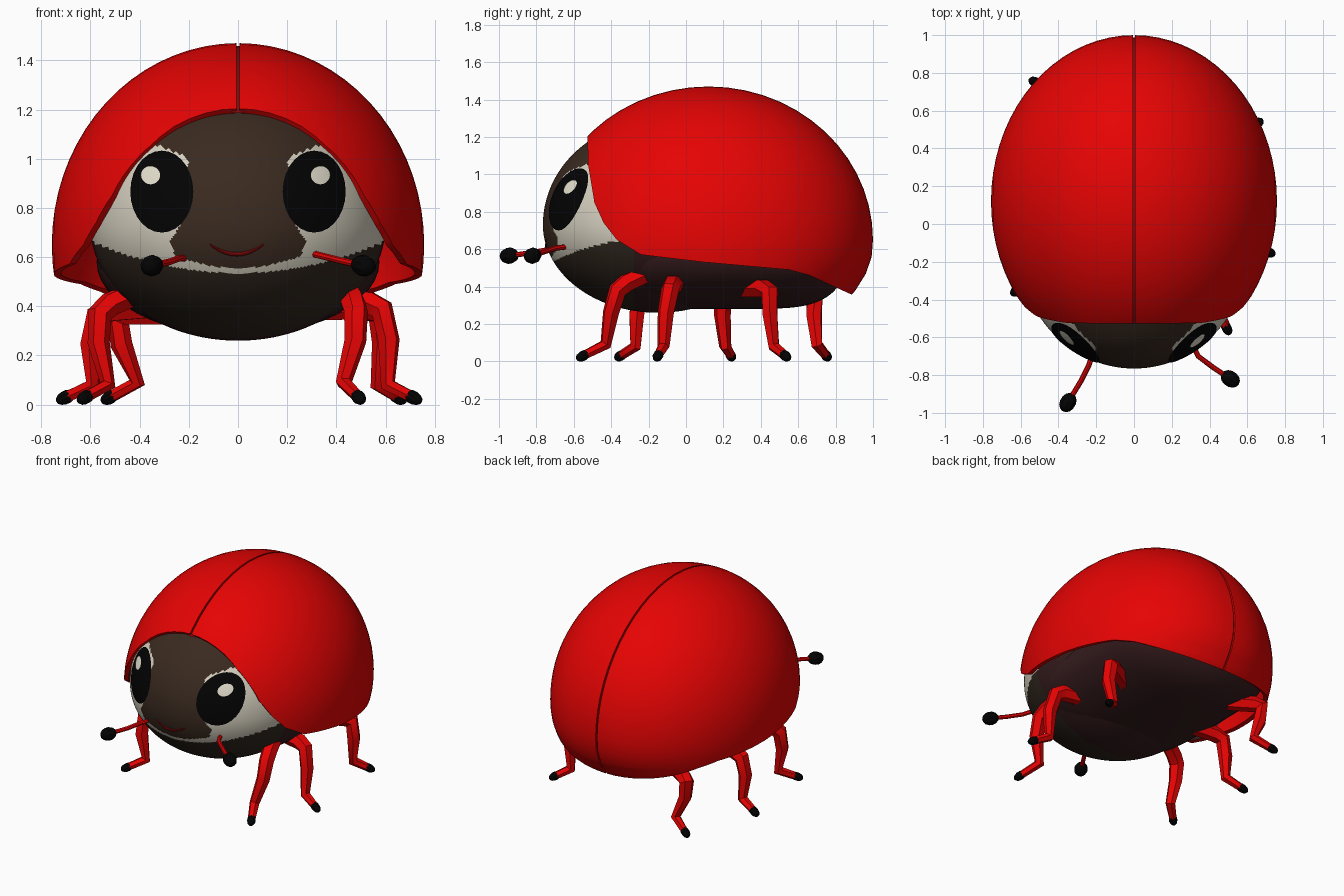
import bpy, bmesh, math
from mathutils import Vector, Matrix

if "Cube" in bpy.data.objects:
    bpy.data.objects.remove(bpy.data.objects["Cube"])


def material(name, rgb):
    m = bpy.data.materials.new(name)
    m.use_nodes = True
    m.diffuse_color = (*rgb, 1)
    bsdf = next(n for n in m.node_tree.nodes if n.type == "BSDF_PRINCIPLED")
    bsdf.inputs["Base Color"].default_value = (*rgb, 1)
    return m


RED = material("red", (0.79, 0.001, 0.001))
SEAM = material("seam red", (0.25, 0.003, 0.003))
MAROON = material("underside maroon", (0.035, 0.011, 0.012))
BROWN = material("face brown", (0.042, 0.023, 0.014))
DARK = material("chin brown", (0.03, 0.02, 0.013))
CREAM = material("cream", (0.68, 0.64, 0.53))
GLINT = material("eye glint", (0.8, 0.76, 0.63))
BLACK = material("black", (0.001, 0.001, 0.001))


def add(name, mesh, mats, sharp=40):
    for m in mats:
        mesh.materials.append(m)
    mesh.shade_smooth()
    mesh.set_sharp_from_angle(angle=math.radians(sharp))
    ob = bpy.data.objects.new(name, mesh)
    bpy.context.collection.objects.link(ob)
    return ob


def finish(name, bm, mats, sharp=40):
    mesh = bpy.data.meshes.new(name)
    bm.to_mesh(mesh)
    bm.free()
    return add(name, mesh, mats, sharp)


def baked(ob, name):
    # Mesh of an object with its modifiers or bevel applied
    bpy.context.view_layer.update()
    graph = bpy.context.evaluated_depsgraph_get()
    mesh = bpy.data.meshes.new_from_object(ob.evaluated_get(graph))
    bpy.data.objects.remove(ob)
    mesh.name = name
    return mesh


def ellipsoid(centre, radii, u=48, v=32, pole="X", square=1):
    # Turning about X puts the poles on y; about Y, on x. A low square boxes the y ends
    bm = bmesh.new()
    bmesh.ops.create_uvsphere(bm, u_segments=u, v_segments=v, radius=1,
                              matrix=Matrix.Rotation(math.pi / 2, 4, pole))
    for vert in bm.verts:
        vert.co.y = math.copysign(abs(vert.co.y) ** square, vert.co.y)
        vert.co = Vector(a * b + c for a, b, c in zip(vert.co, radii, centre))
    return bm


def interp(points, t):
    for (a, p), (b, q) in zip(points, points[1:]):
        if a <= t <= b:
            return p + (q - p) * (t - a) / (b - a)
    return points[0][1] if t < points[0][0] else points[-1][1]


# Wing cases: ellipsoid tucked in at the bottom, trimmed along a side profile
RIM = [(-.53, 1.3), (-.523, 1.05), (-.49, .85), (-.44, .74), (-.37, .65), (-.24, .57),
       (.1, .53), (.55, .49), (.66, .46), (.89, .355)]


def wing(name, scale, x_min, x_max, mats):
    bm = ellipsoid((0, .12, .65), [r * scale for r in (.757, .88, .82)], 56, 36, "Y")
    for v in bm.verts:
        tuck = 1 - 1.1 * max(0, .6 - v.co.z) ** 2
        v.co.y = .12 + (v.co.y - .12) * tuck

    def cut(co, no, clear=False):
        geom = bm.verts[:] + bm.edges[:] + bm.faces[:]
        bmesh.ops.bisect_plane(bm, geom=geom, plane_co=co, plane_no=no,
                               clear_inner=clear, dist=1e-5)

    cut((x_min, 0, 0), (1, 0, 0), True)
    cut((x_max, 0, 0), (-1, 0, 0), True)
    for (y, z), (y2, z2) in zip(RIM, RIM[1:]):
        cut((0, y, z), (0, z - z2, y2 - y))
    drop = []
    for f in bm.faces:
        c = f.calc_center_median()
        f.material_index = 2 if c.y > .0 and len(mats) > 1 else 0
        if c.y < RIM[0][0] or c.z < interp(RIM, c.y):
            drop.append(f)
    bmesh.ops.delete(bm, geom=drop, context="FACES")
    bmesh.ops.remove_doubles(bm, verts=bm.verts[:], dist=.002)
    return finish(name, bm, mats)


# The lining is maroon at the front and red behind
cases = wing("wing_cases", 1, .006, 2, [RED, MAROON, RED, RED])
thick = cases.modifiers.new("thickness", "SOLIDIFY")
thick.thickness = .03
thick.offset = -1
thick.material_offset = 1
cases.modifiers.new("both sides", "MIRROR").use_mirror_merge = False
add("wing_cases", baked(cases, "wing_cases"), [])
wing("wing_seam", .986, -.025, .025, [SEAM])

# Belly: long and flat underneath
finish("belly", ellipsoid((0, .2, .58), (.575, .67, .3), square=.4), [MAROON])

# Head: fuller above the middle than below
HC, HX, HY = Vector((0, -.15, .73)), .6, .615
UP, DOWN = .56, .47
MASK = [(.55, 0), (.565, .12), (.6, .25), (.66, .28), (.72, .24), (1, .2),
        (1.02, .24), (1.06, .34), (1.1, .9)]
bm = ellipsoid(HC, (HX, HY, DOWN), 180, 180)
for v in bm.verts:
    if v.co.z > HC.z:
        v.co.z = HC.z + (v.co.z - HC.z) * UP / DOWN
for f in bm.faces:
    c = f.calc_center_median()
    if c.z < .535 + .36 * c.x ** 2:
        f.material_index = 1 if c.y < -.28 else 3
    elif c.y < -.2 and abs(c.x) > interp(MASK, c.z):
        f.material_index = 2
finish("head", bm, [BROWN, DARK, CREAM, MAROON])


def on_face(x, z, lift):
    # Point on the front of the head, pushed out a little
    dz = (z - HC.z) / (UP if z > HC.z else DOWN)
    y = HC.y - HY * math.sqrt(max(0, 1 - (x / HX) ** 2 - dz * dz))
    return HC + (Vector((x, y, z)) - HC) * lift


def patch(name, x, z, rx, rz, lift, mat, rings=6, n=28):
    # Curved oval plate following the head
    bm = bmesh.new()
    loops = []
    for r in range(1, rings + 1):
        angles = [2 * math.pi * i / n for i in range(n)]
        loops.append([bm.verts.new(on_face(x + rx * math.cos(a) * r / rings,
                                           z + rz * math.sin(a) * r / rings, lift))
                      for a in angles])
    bm.faces.new(loops[0])
    for a, b in zip(loops, loops[1:]):
        for i in range(n):
            j = (i + 1) % n
            bm.faces.new((a[i], b[i], b[j], a[j]))
    return finish(name, bm, [mat])


for side, s, hx in (("right", -1, -.35), ("left", 1, .33)):
    patch(side + "_eye", .307 * s, .865, .127, .165, 1.009, BLACK)
    patch(side + "_eye_glint", hx, .93, .039, .037, 1.017, GLINT)


def tube(name, points, radii, mat, sides=2):
    cu = bpy.data.curves.new(name, "CURVE")
    cu.dimensions = "3D"
    cu.bevel_depth = 1
    cu.bevel_resolution = sides
    cu.use_fill_caps = True
    sp = cu.splines.new("POLY")
    sp.points.add(len(points) - 1)
    for p, co, r in zip(sp.points, points, radii):
        p.co = (*co, 1)
        p.radius = r
    path = bpy.data.objects.new(name + "_path", cu)
    bpy.context.collection.objects.link(path)
    return add(name, baked(path, name), [mat], 35)


def knob(name, centre, direction, width, length):
    # Rounded black end with its length along a direction
    ob = finish(name, ellipsoid((0, 0, 0), (width, length, width), 10, 7), [BLACK], 30)
    ob.rotation_euler = Vector(direction).to_track_quat("Y", "Z").to_euler()
    ob.location = centre


# Mouth
smile = [on_face(-.115 + .022 * i, .612 + .04 * (i / 5 - 1) ** 2, 1) for i in range(11)]
tube("mouth", smile, [.003 + .006 * math.sin(math.pi * i / 10) for i in range(11)], SEAM)

# Antennae
ANTENNAE = {
    "right": [(-.21, -.66, .595), (-.24, -.75, .595), (-.28, -.83, .58), (-.35, -.945, .565)],
    "left": [(.3, -.62, .615), (.34, -.7, .605), (.42, -.76, .585), (.51, -.82, .565)],
}
for side, pts in ANTENNAE.items():
    tube(side + "_antenna", pts, [.014] * 4, RED)
    knob(side + "_antenna_tip", pts[3], Vector(pts[3]) - Vector(pts[2]), .044, .054)

# Legs: hip, knee, ankle, toe
LEGS = {
    "left_front": [(.43, -.19, .48), (.48, -.36, .4), (.43, -.43, .09), (.49, -.55, .03)],
    "left_middle": [(.4, -.05, .42), (.58, -.08, .41), (.61, -.12, .08), (.71, -.15, .03)],
    "left_back": [(.32, .3, .39), (.57, .45, .39), (.57, .47, .08), (.65, .53, .03)],
    "right_front": [(-.4, -.16, .46), (-.56, -.24, .39), (-.53, -.27, .08), (-.62, -.35, .03)],
    "right_middle": [(-.34, .15, .4), (-.57, .2, .38), (-.59, .21, .08), (-.7, .24, .03)],
    "right_back": [(-.3, .57, .37), (-.49, .69, .37), (-.41, .7, .09), (-.52, .75, .03)],
}
for side, pts in LEGS.items():
    hip, knee, ankle, toe = map(Vector, pts)
    shin = knee.lerp(ankle, .45) + Vector((math.copysign(.02, hip.x), -.01, 0))
    tube(side + "_leg", [hip, knee.lerp(hip, .25), knee.lerp(shin, .15), shin, ankle, toe],
         [.052, .052, .05, .045, .033, .025], RED, 1)
    knob(side + "_foot", toe, toe - ankle, .028, .044)
